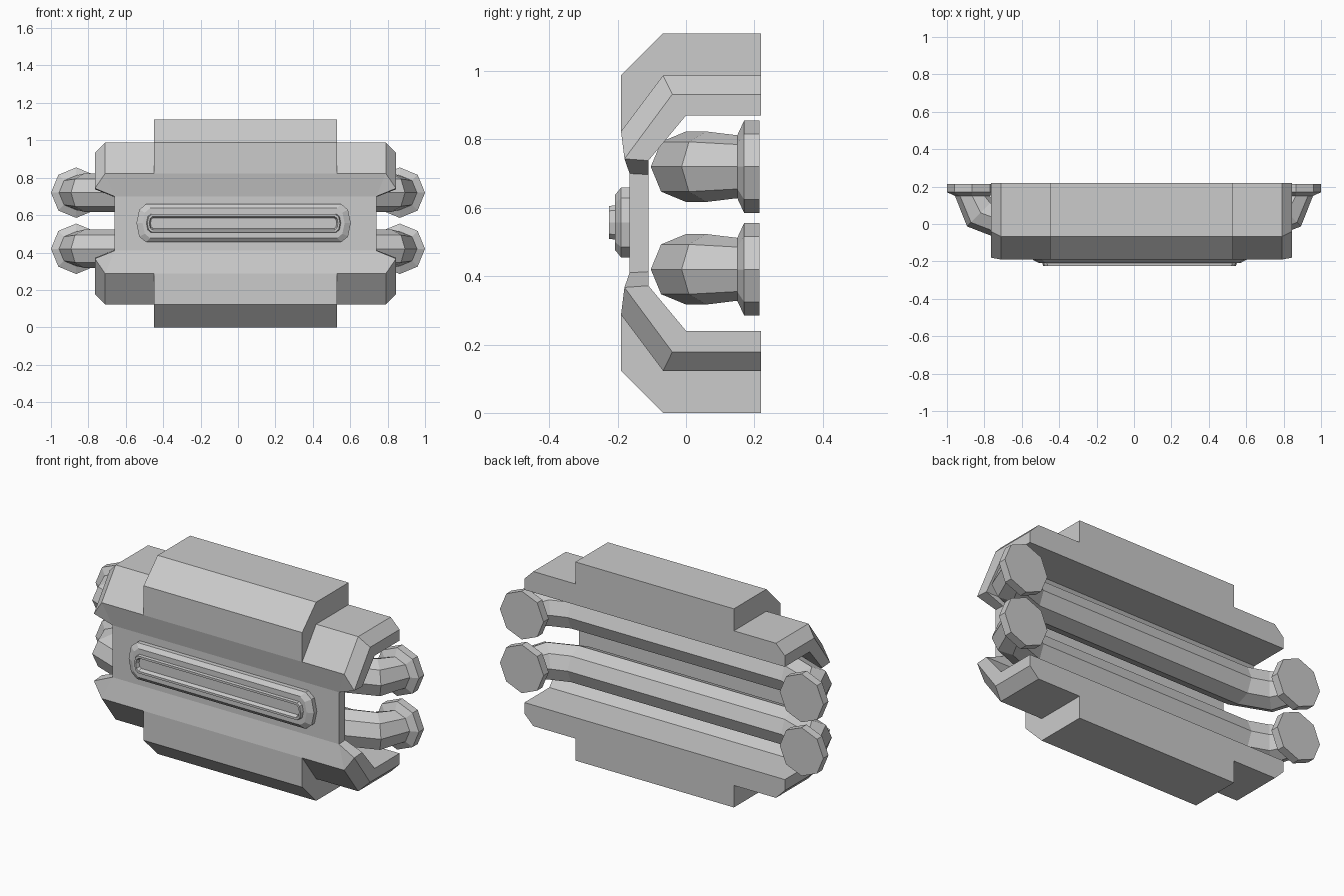
import bpy, bmesh, math
from mathutils import Vector

if "Cube" in bpy.data.objects:
    bpy.data.objects.remove(bpy.data.objects["Cube"])

BODY_X = 0.04     # body is slightly off the pipe centre
MID_Z = 0.555     # top/bottom symmetry plane


def flip(p):
    return Vector((p[0], p[1], 2 * MID_Z - p[2]))


def loft(name, rings):
    """Skin equal-sized vertex rings and cap both ends."""
    bm = bmesh.new()
    vr = [[bm.verts.new(p) for p in r] for r in rings]
    n = len(rings[0])
    for a, b in zip(vr, vr[1:]):
        for i in range(n):
            j = (i + 1) % n
            bm.faces.new((a[i], a[j], b[j], b[i]))
    bm.faces.new(vr[0])
    bm.faces.new(vr[-1])
    bmesh.ops.remove_doubles(bm, verts=bm.verts, dist=1e-4)
    bmesh.ops.recalc_face_normals(bm, faces=bm.faces)
    me = bpy.data.meshes.new(name)
    bm.to_mesh(me)
    bm.free()
    ob = bpy.data.objects.new(name, me)
    bpy.context.collection.objects.link(ob)
    return ob


# Bracket shell: section stations as (half width, y, z) for outer, middle, inner edge
stations = [
    ((.75, .22, .987), (.805, .22, .932), (.805, .22, .87)),
    ((.75, -.067, .987), (.805, -.04, .932), (.805, 0, .87)),
    ((.75, -.19, .823), (.805, -.18, .743), (.805, -.11, .738)),
    ((.70, -.165, .70), (.70, -.165, .70), (.70, -.11, .697)),
]
rings = []
for st in stations:
    right = [Vector((BODY_X + w, y, z)) for w, y, z in st]
    left = [Vector((BODY_X - w, y, z)) for w, y, z in reversed(st)]
    rings.append(right + left)
rings += [[flip(p) for p in r] for r in reversed(rings)]
loft("bracket_shell", rings)

# Raised centre blocks, top and bottom
profile = [(.22, 1.11), (-.067, 1.11), (-.19, .987), (-.19, .823),
           (-.067, .987), (.22, .987)]
ends = [[Vector((BODY_X + s * .49, y, z)) for y, z in profile] for s in (-1, 1)]
loft("upper_block", ends)
loft("lower_block", [[flip(p) for p in r] for r in ends])


# Slotted front badge: elongated rings with faceted ends (half length, half height, y)
def badge_ring(hl, hh, y):
    pts = []
    for s in (1, -1):
        for k in range(5):
            a = math.radians(-90 + 45 * k)
            pts.append((.03 + s * (hl - hh * .5 + hh * .5 * math.cos(a)), y,
                        .557 + s * hh * math.sin(a)))
    return pts


badge = [(.573, .102, -.14), (.573, .102, -.19), (.54, .08, -.208),
         (.52, .05, -.208), (.515, .048, -.225), (.505, .036, -.225),
         (.498, .028, -.205)]
loft("front_badge", [badge_ring(*b) for b in badge])

# Bent pipes with octagonal end caps: (x, y, radius, heading angle)
half = [(-.865, .215, .135, 90), (-.865, .17, .135, 90), (-.865, .15, .092, 90),
        (-.82, .06, .103, 45), (-.66, 0, .103, 0)]
for name, z in (("lower_pipe", .42), ("upper_pipe", .72)):
    rings = []
    for x, y, r, head in half:
        h = math.radians(head)
        side = Vector((math.sin(h), math.cos(h), 0))
        rings.append([Vector((x, y, z)) + side * r * math.cos(k * math.pi / 4)
                      + Vector((0, 0, r * math.sin(k * math.pi / 4)))
                      for k in range(8)])
    rings += [[Vector((-p.x, p.y, p.z)) for p in r] for r in reversed(rings)]
    loft(name, rings)
